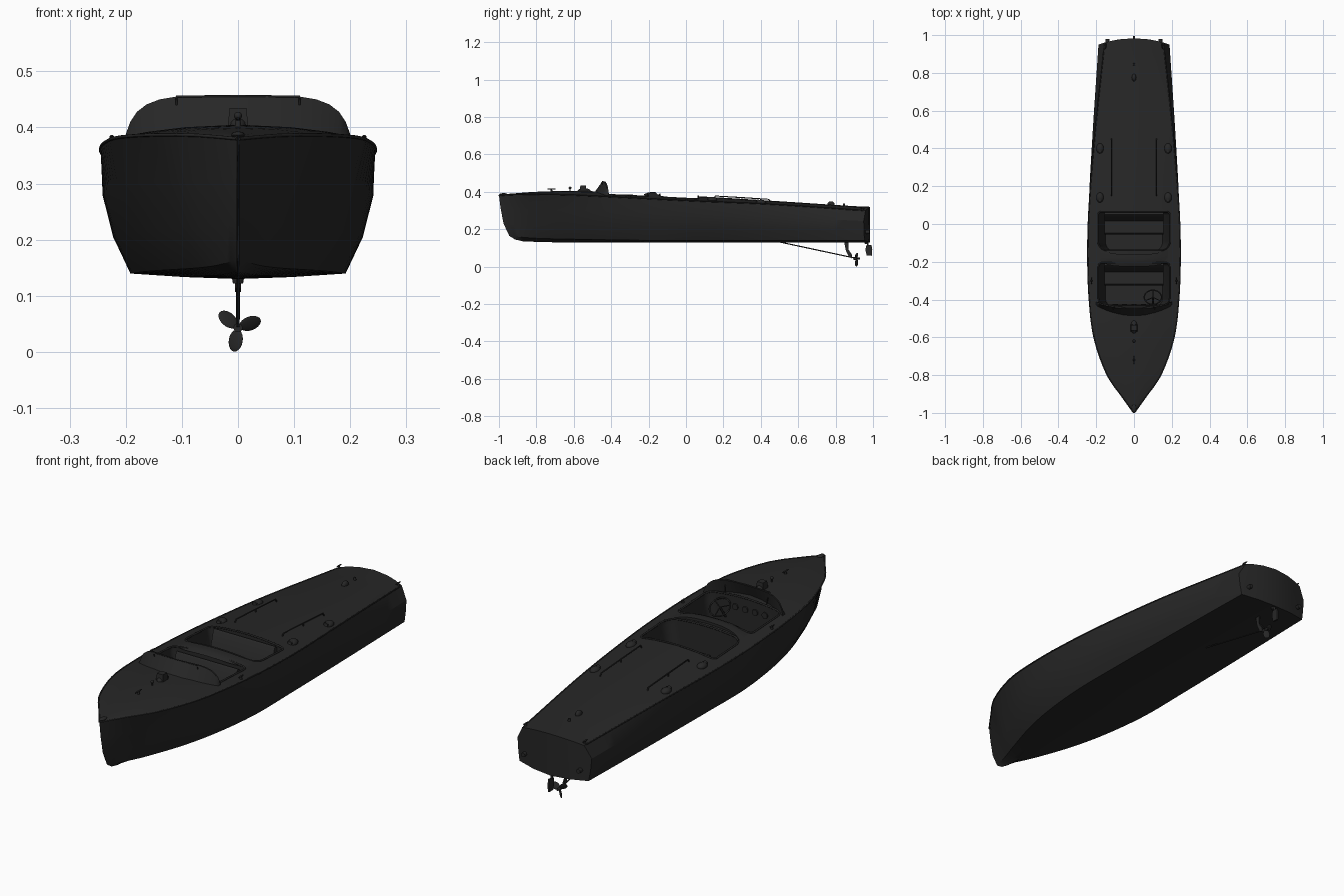
import bpy, bmesh, math
from mathutils import Matrix, Vector

if "Cube" in bpy.data.objects:
    bpy.data.objects.remove(bpy.data.objects["Cube"])

MAT = bpy.data.materials.new("dark_paint")
MAT.diffuse_color = (0.02, 0.02, 0.02, 1)
MAT.use_nodes = True
MAT.node_tree.nodes["Principled BSDF"].inputs["Base Color"].default_value = MAT.diffuse_color


def finish(ob, angle=35):
    ob.data.materials.append(MAT)
    bpy.ops.object.select_all(action='DESELECT')
    bpy.context.view_layer.objects.active = ob
    ob.select_set(True)
    bpy.ops.object.shade_smooth_by_angle(angle=math.radians(angle))
    return ob


def from_bm(name, bm, done=True):
    bmesh.ops.recalc_face_normals(bm, faces=bm.faces)
    me = bpy.data.meshes.new(name)
    bm.to_mesh(me)
    bm.free()
    ob = bpy.data.objects.new(name, me)
    bpy.context.collection.objects.link(ob)
    return finish(ob) if done else ob


def loft(name, rings, closed=True, caps=True, done=True):
    bm = bmesh.new()
    vs = [[bm.verts.new(p) for p in r] for r in rings]
    n = len(vs[0])
    for a, b in zip(vs, vs[1:]):
        for i in range(n if closed else n - 1):
            j = (i + 1) % n
            bm.faces.new((a[i], a[j], b[j], b[i]))
    if caps:
        bm.faces.new(vs[0])
        bm.faces.new(vs[-1])
    return from_bm(name, bm, done)


def tube(name, pts, r, cyclic=False):
    cu = bpy.data.curves.new(name, 'CURVE')
    cu.dimensions, cu.bevel_depth, cu.bevel_resolution, cu.use_fill_caps = '3D', r, 2, True
    sp = cu.splines.new('POLY')
    sp.points.add(len(pts) - 1)
    for p, q in zip(sp.points, pts):
        p.co = (*q, 1)
    sp.use_cyclic_u = cyclic
    ob = bpy.data.objects.new(name, cu)
    bpy.context.collection.objects.link(ob)
    bpy.ops.object.select_all(action='DESELECT')
    bpy.context.view_layer.objects.active = ob
    ob.select_set(True)
    bpy.ops.object.convert(target='MESH')
    return finish(bpy.context.object, 50)


def ellipsoid(name, m):
    bm = bmesh.new()
    bmesh.ops.create_uvsphere(bm, u_segments=16, v_segments=10, radius=1, matrix=m)
    return from_bm(name, bm)


def cone(name, p, r1, r2, h, rot=Matrix(), seg=16):
    bm = bmesh.new()
    bmesh.ops.create_cone(bm, cap_ends=True, segments=seg, radius1=r1, radius2=r2, depth=h,
                          matrix=Matrix.Translation(p) @ rot)
    return from_bm(name, bm)


# Hull lines along the length (u = 0 bow, 1 stern)
U = [0, .05, .1, .2, .3, .42, .55, .75, 1]
SHEER_X = [.002, .072, .14, .21, .236, .245, .239, .208, .157]
MID_X = [.002, .055, .11, .182, .22, .238, .24, .22, .188]
CHINE_X = [.002, .035, .07, .13, .168, .19, .19, .185, .175]
CHINE_Z = [.165, .155, .15, .146, .143, .14, .14, .14, .14]
KEEL_Z = [.135, .132, .13, .13, .13, .13, .13, .13, .13]
SHEER_Z = [.38, .386, .387, .383, .374, .362, .35, .333, .30]
CROWN_Z = [.385, .393, .40, .405, .40, .388, .376, .352, .32]


def at(tab, u):
    i = max(k for k in range(len(U) - 1) if U[k] <= max(u, 0))
    def slope(k):
        a, b = max(k - 1, 0), min(k + 1, len(U) - 1)
        return (tab[b] - tab[a]) / (U[b] - U[a])
    h = U[i + 1] - U[i]
    t = (u - U[i]) / h
    return ((2*t**3 - 3*t*t + 1) * tab[i] + (t**3 - 2*t*t + t) * h * slope(i)
            + (3*t*t - 2*t**3) * tab[i + 1] + (t**3 - t*t) * h * slope(i + 1))


def deck(x, y):
    u = min(max((y + 1) / 1.95, 0), 1)
    s, c = at(SHEER_Z, u), at(CROWN_Z, u)
    return s + (c - s) * (1 - min(1, abs(x) / at(SHEER_X, u)) ** 2)


def half_section(u):
    sx, mx, cx = at(SHEER_X, u), at(MID_X, u), at(CHINE_X, u)
    cz, kz, sz, dz = at(CHINE_Z, u), at(KEEL_Z, u), at(SHEER_Z, u), at(CROWN_Z, u)
    levels = [(-.87, 0, kz), (-.915, cx*.5, kz + (cz - kz)*.35), (-.945, cx, cz),
              (-.975, cx + (mx - cx)*.62, cz + (sz - cz)*.3),
              (-.99, mx, cz + (sz - cz)*.65), (-1, sx, sz)]
    levels += [(-1, sx*f, sz + (dz - sz)*(1 - f*f)) for f in (.75, .45, 0)]
    bulge = .033 if u == 1 else 0
    return [(x, s + u*(.95 - s) + bulge*max(0, 1 - (x/.188)**2), z) for s, x, z in levels]


# Hull and deck as one solid, with a curved transom
bm = bmesh.new()
rings = []
for k in range(49):
    h = half_section((k / 48) ** 1.3)
    rings.append([bm.verts.new(p) for p in h + [(-x, y, z) for x, y, z in h[-2:0:-1]]])
for a, b in zip(rings, rings[1:]):
    for i in range(16):
        j = (i + 1) % 16
        bm.faces.new((a[i], a[j], b[j], b[i]))
bm.faces.new(rings[0])
e = rings[-1]
for s in (1, -1):
    for idx in ((0, 1, 7, 8), (1, 2, 3, 4, 5, 6, 7)):
        bm.faces.new([e[(s * i) % 16] for i in idx])
hull = from_bm("hull", bm, False)


def outline(y0, y1, w, r0, r1):
    pts = []
    for cx, cy, r, a0 in ((w, y1, r1, 0), (-w, y1, r1, 90), (-w, y0, r0, 180), (w, y0, r0, 270)):
        ox, oy = cx - math.copysign(r, cx), cy + (r if cy == y0 else -r)
        for k in range(7):
            a = math.radians(a0 + 15*k)
            pts.append((ox + r*math.cos(a), oy + r*math.sin(a)))
    return pts


# Cockpit wells cut into the hull, each with a raised rim
for name, args in (("front", (-.43, -.205, .188, .035, .02)), ("rear", (-.14, .066, .19, .05, .02))):
    o = outline(*args)
    cut = loft(name + "_well_cutter", [[(x*.8, y, .18) for x, y in o], [(x, y, .35) for x, y in o],
                                       [(x, y, .5) for x, y in o]], done=False)
    cut.hide_render = True
    mod = hull.modifiers.new(name, 'BOOLEAN')
    mod.object, mod.operation, mod.solver = cut, 'DIFFERENCE', 'EXACT'
    bpy.context.view_layer.objects.active = hull
    bpy.ops.object.modifier_apply(modifier=name)
    bpy.data.objects.remove(cut)
    dense = []
    for a, b in zip(o, o[1:] + o[:1]):
        n = max(1, int(math.dist(a, b) / .03))
        dense += [(a[0] + (b[0]-a[0])*k/n, a[1] + (b[1]-a[1])*k/n) for k in range(n)]
    tube(name + "_well_rim", [(x, y, deck(x, y) + .001) for x, y in dense], .004, True)
finish(hull, 30)

# Bench seats
for name, dy in (("rear_seat", 0), ("front_seat", -.27)):
    prof = [(-.055, .18), (-.055, .262), (-.048, .27), (.015, .262), (.042, .36), (.05, .367), (.06, .36), (.06, .18)]
    loft(name, [[(x, y + dy, z) for y, z in prof] for x in (-.155, .155)])

# Raised cowl ahead of the rear well
rows = []
for k in range(17):
    x = -.18 + .36*k/16
    f = 1 - (x/.18)**4
    rows.append([(x, y - .03*f, deck(x, y) + h*f) for y, h in ((-.195, -.002), (-.175, .008), (-.155, .012), (-.13, .012), (-.13, -.006))])
loft("rear_cowl", rows)

# Windscreen: raked front and sloping back
TOP = [(0, .455), (.055, .456), (.11, .455), (.14, .45), (.163, .441), (.18, .428), (.192, .41), (.2, .388)]
rows = []
for x, z in [(-x, z) for x, z in TOP[:0:-1]] + TOP:
    f = (x/.2)**2
    yb, yt = -.488 + .055*f, -.448 + .028*f
    rows.append([(x, yb, deck(x, yb) - .004), (x, yt, z), (x, yt + .007, z),
                 (x, yb + .022, deck(x, yb) - .004)])
loft("windscreen", rows)
for s in (1, -1):
    tube("screen_bracket", [(s*.11, -.452, .452), (s*.108, -.435, .42), (s*.105, -.432, deck(.1, -.43))], .002)
tube("screen_top_trim", [(-.11, -.443, .455), (0, -.447, .456), (.11, -.443, .455)], .002)

# Steering wheel, column and gauges
c = Vector((.1, -.388, .35))
tilt = Matrix.Rotation(math.radians(-35), 4, 'X')
P = lambda a, r: c + tilt @ Vector((r*math.cos(a), r*math.sin(a), 0))
tube("steering_wheel", [P(k*math.pi/12, .046) for k in range(24)], .0035, True)
for k in range(3):
    tube("wheel_spoke", [c, P(math.pi/2 + k*math.tau/3, .046)], .0025)
tube("steering_column", [c, c + tilt @ Vector((0, 0, -.07))], .005)
for x in (-.1, -.05, 0, .05):
    cone("gauge", (x, -.428, .35), .014, .014, .008, Matrix.Rotation(math.pi/2, 4, 'X'))

# Rub rails, hatch handrails and deck vents
for s in (1, -1):
    pts = []
    for k in range(41):
        u = k/40
        pts.append((s*at(SHEER_X, u), -1 + 1.95*u, at(SHEER_Z, u)))
    tube("rub_rail", pts, .003)
    x = s*.12
    tube("handrail", [(x, .15, deck(x, .15)), (x, .157, deck(x, .157) + .013), (x, .3, deck(x, .3) + .013),
                      (x, .443, deck(x, .443) + .013), (x, .45, deck(x, .45))], .003)
    tube("handrail_post", [(x, .3, deck(x, .3)), (x, .3, deck(x, .3) + .013)], .003)
    for y in (.14, .4):
        ellipsoid("deck_vent", Matrix.Translation((s*.18, y, deck(.18, y))) @ Matrix.Diagonal((.02, .027, .016, 1)))
        cone("vent_mouth", (s*.18, y - .017, deck(.18, y) + .005), .011, .011, .014, Matrix.Rotation(math.pi/2, 4, 'X'))
    cone("exhaust_pipe", (s*.14, .965, .185), .01, .01, .03, Matrix.Rotation(math.pi/2, 4, 'X'))


def cleat(x, y, l=.018):
    z = deck(x, y)
    cone("cleat_post", (x, y, z + .005), .006, .004, .014)
    ellipsoid("cleat_bar", Matrix.Translation((x, y, z + .012)) @ Matrix.Diagonal((.004, l, .003, 1)))


# Cleats, bow horn, bow light and stern fittings
for p in ((0, -.72, .024), (.15, .945), (-.15, .945), (.225, -.3), (-.225, -.3)):
    cleat(*p)
cone("bow_vent", (0, -.55, deck(0, -.55) + .014), .026, .021, .032, Matrix.Rotation(math.pi/4, 4, 'Z'), 4)
ellipsoid("bow_vent_tail", Matrix.Translation((0, -.545, .404)) @ Matrix.Diagonal((.018, .035, .016, 1)))
cone("bow_light_post", (0, -.62, .41), .004, .003, .02)
ellipsoid("bow_light", Matrix.Translation((0, -.62, .421)) @ Matrix.Diagonal((.007, .008, .007, 1)))
ellipsoid("stern_vent", Matrix.Translation((0, .775, deck(0, .775))) @ Matrix.Diagonal((.012, .02, .018, 1)))
cone("flag_socket", (0, .845, deck(0, .845) + .003), .007, .005, .018)
ellipsoid("stem_cap", Matrix.Translation((0, -.975, .387)) @ Matrix.Diagonal((.012, .022, .006, 1)))

# Propeller shaft, strut, propeller and rudder
hub = Vector((0, .912, .043))
tube("shaft", [(0, .5, .132), (0, .925, .041)], .003)
loft("strut", [[(x, y, z) for y, z in ((.845, .135), (.868, .135), (.87, .09), (.888, .062), (.888, .044), (.872, .05), (.855, .085))] for x in (-.003, .003)])
cone("propeller_hub", hub, .008, .005, .035, Matrix.Rotation(-math.pi/2, 4, 'X'))
for a in (20, 140, 260):
    ellipsoid("propeller_blade", Matrix.Translation(hub) @ Matrix.Rotation(math.radians(-a), 4, 'Y')
              @ Matrix.Translation((.023, 0, 0)) @ Matrix.Rotation(math.radians(35), 4, 'X')
              @ Matrix.Diagonal((.02, .003, .015, 1)))
loft("rudder", [[(x, y, z) for y, z in ((.962, .113), (.992, .116), (.996, .09), (.993, .058), (.966, .06), (.96, .085))] for x in (-.004, .004)])
cone("rudder_post", (0, .972, .122), .005, .005, .03)
cone("rudder_bearing", (0, .965, .128), .009, .011, .012)
